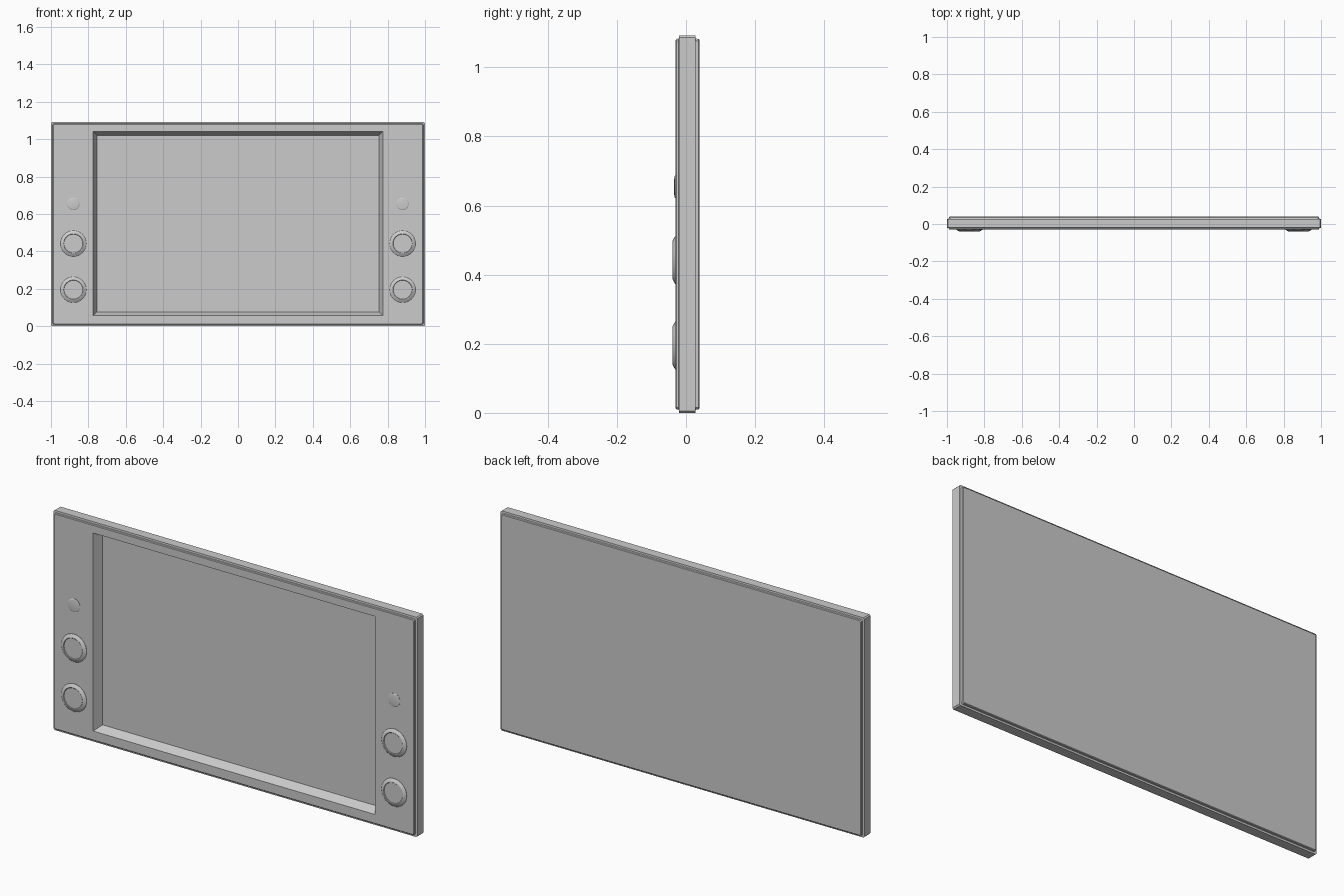
import bpy, bmesh
from math import cos, sin, tau

cube = bpy.data.objects.get("Cube")
if cube:
    bpy.data.objects.remove(cube, do_unlink=True)

# One grey for everything
grey = bpy.data.materials.new("plain_grey")
grey.use_nodes = True
colour = (0.6, 0.6, 0.6, 1)
grey.diffuse_color = colour
grey.node_tree.nodes["Principled BSDF"].inputs["Base Color"].default_value = colour

HEIGHT = 1.092
MID = HEIGHT / 2
FRONT, BACK = -0.03, 0.039


def ring(bm, y, half_x, half_z, cut, mid=MID):
    """Rectangle with cut corners, as eight vertices at depth y."""
    pts = []
    for sx, sz in ((1, 1), (-1, 1), (-1, -1), (1, -1)):
        side = (sx * half_x, mid + sz * (half_z - cut))
        cap = (sx * (half_x - cut), mid + sz * half_z)
        pts += [side, cap] if sx * sz > 0 else [cap, side]
    return [bm.verts.new((x, y, z)) for x, z in pts]


def loft(bm, rings):
    """Join neighbouring rings with quads and close both ends."""
    for a, b in zip(rings, rings[1:]):
        for i in range(len(a)):
            j = (i + 1) % len(a)
            bm.faces.new((a[i], a[j], b[j], b[i]))
    bm.faces.new(rings[0])
    bm.faces.new(rings[-1])
    bmesh.ops.remove_doubles(bm, verts=bm.verts, dist=1e-5)
    bmesh.ops.recalc_face_normals(bm, faces=bm.faces)


def finish(bm, name, smooth=False):
    mesh = bpy.data.meshes.new(name)
    bm.to_mesh(mesh)
    bm.free()
    mesh.materials.append(grey)
    obj = bpy.data.objects.new(name, mesh)
    bpy.context.collection.objects.link(obj)
    if smooth:
        bpy.ops.object.select_all(action="DESELECT")
        obj.select_set(True)
        bpy.context.view_layer.objects.active = obj
        bpy.ops.object.shade_smooth_by_angle(angle=0.4)
    return obj


# Slab with a stepped rim and a sloping screen recess
bm = bmesh.new()
rim = [(BACK, 0.013), (BACK - 0.003, 0.010), (BACK - 0.011, 0.009),
       (BACK - 0.012, 0), (FRONT + 0.010, 0), (FRONT + 0.009, 0.009),
       (FRONT + 0.003, 0.010), (FRONT, 0.013)]
rings = [ring(bm, y, 1 - inset, MID - inset, 0.006) for y, inset in rim]
rings.append(ring(bm, FRONT, 0.775, 0.492, 0, 0.549))
rings.append(ring(bm, 0.014, 0.755, 0.472, 0, 0.549))
loft(bm, rings)
finish(bm, "casing")


# Round buttons: profile of (radius, depth) turned about the y axis
def button(name, x, z, profile, sides=32):
    bm = bmesh.new()
    loft(bm, [[bm.verts.new((x + r * cos(tau * i / sides), y, z + r * sin(tau * i / sides)))
               for i in range(sides)] for r, y in profile])
    finish(bm, name, smooth=True)


large = [(0.069, FRONT + 0.002), (0.069, -0.031), (0.065, -0.034),
         (0.055, -0.039), (0.052, -0.039), (0.050, -0.037)]
small = [(0.033, FRONT + 0.002), (0.033, -0.031), (0.030, -0.033), (0.024, -0.034)]

for side, x in (("left", 0.88), ("right", -0.88)):
    button(side + "_lower_button", x, 0.195, large)
    button(side + "_upper_button", x, 0.442, large)
    button(side + "_small_button", x, 0.654, small)
